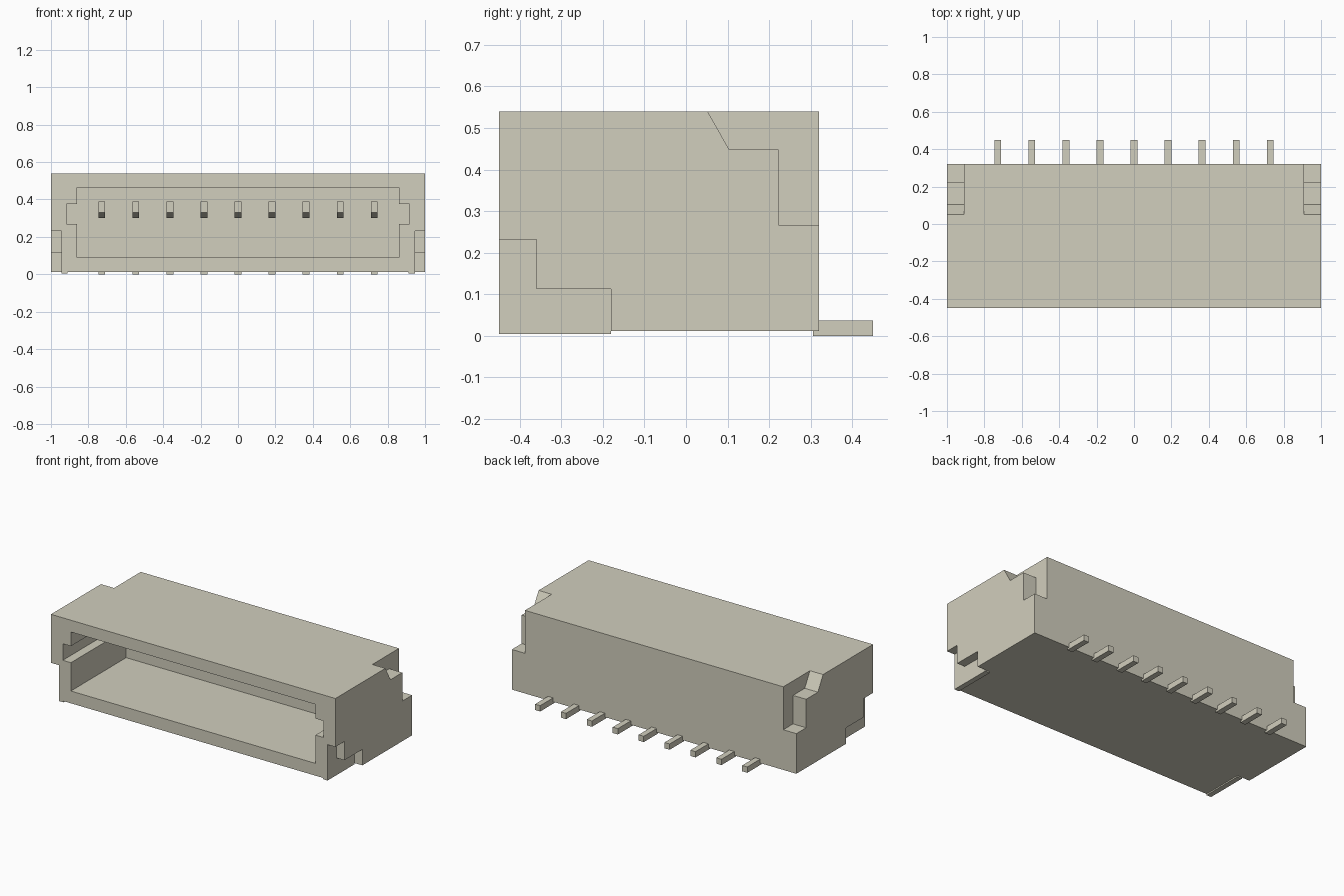
import bpy
import bmesh

default = bpy.data.objects.get("Cube")
if default:
    bpy.data.objects.remove(default, do_unlink=True)

plastic = bpy.data.materials.new("warm_ivory")
plastic.use_nodes = True
COLOUR = (0.64, 0.62, 0.51, 1.0)
plastic.diffuse_color = COLOUR
plastic.node_tree.nodes["Principled BSDF"].inputs["Base Color"].default_value = COLOUR


def prism(name, outline, x0, x1):
    """Extrude a (y, z) outline along x."""
    bm = bmesh.new()
    face = bm.faces.new([bm.verts.new((x0, y, z)) for y, z in outline])
    new = bmesh.ops.extrude_face_region(bm, geom=[face])["geom"]
    moved = [v for v in new if isinstance(v, bmesh.types.BMVert)]
    bmesh.ops.translate(bm, verts=moved, vec=(x1 - x0, 0, 0))
    bmesh.ops.recalc_face_normals(bm, faces=bm.faces)
    mesh = bpy.data.meshes.new(name)
    bm.to_mesh(mesh)
    bm.free()
    mesh.materials.append(plastic)
    obj = bpy.data.objects.new(name, mesh)
    bpy.context.collection.objects.link(obj)
    return obj


def box(name, x0, x1, y0, y1, z0, z1):
    return prism(name, [(y0, z0), (y1, z0), (y1, z1), (y0, z1)], x0, x1)


def cut(target, cutter):
    """Subtract the cutter and discard it."""
    cutter.hide_render = True
    mod = target.modifiers.new("cut", "BOOLEAN")
    mod.operation = "DIFFERENCE"
    mod.solver = "EXACT"
    mod.object = cutter
    bpy.context.view_layer.objects.active = target
    bpy.ops.object.modifier_apply(modifier=mod.name)
    bpy.data.objects.remove(cutter, do_unlink=True)


FRONT, BACK, BASE, TOP = -0.45, 0.32, 0.012, 0.54
CAVITY_BACK = 0.105
OUT = 0.1  # overshoot of cutters past the shell

# Hollow housing, open at the front
housing = box("housing", -1, 1, FRONT, BACK, BASE, TOP)
cut(housing, box("cavity", -0.86, 0.86, FRONT - OUT, CAVITY_BACK, 0.09, 0.465))

# Stepped recess low on each front corner, and stepped notch at each back corner
front_step = [(FRONT - OUT, BASE - OUT), (-0.18, BASE - OUT), (-0.18, 0.113),
              (-0.36, 0.113), (-0.36, 0.232), (FRONT - OUT, 0.232)]
back_step = [(0.052, TOP), (0.104, 0.448), (0.222, 0.448), (0.222, 0.267),
             (BACK + OUT, 0.267), (BACK + OUT, TOP + OUT), (0.0, TOP + OUT)]

for side, label in ((1, "left"), (-1, "right")):
    cut(housing, box("key_slot", side * 0.8, side * 0.917, FRONT - OUT, CAVITY_BACK,
                     0.27, 0.375))
    cut(housing, prism("front_recess", front_step, side * 0.945, side * 1.1))
    cut(housing, prism("back_notch", back_step, side * 0.908, side * 1.1))
    # Thin solder tab under the front corner
    box(label + "_tab", side * 0.912, side * 0.945, FRONT, -0.18, 0.004, BASE + 0.01)

# Row of contacts inside the cavity and solder feet behind
PINS, PITCH, HALF = 9, 0.182, 0.018
contact = [(CAVITY_BACK + 0.02, 0.302), (0.0, 0.302), (-0.1, 0.33),
           (-0.1, 0.39), (CAVITY_BACK + 0.02, 0.39)]
for i in range(PINS):
    x = (i - (PINS - 1) / 2) * PITCH
    prism(f"contact_{i + 1}", contact, x - HALF, x + HALF)
    box(f"solder_foot_{i + 1}", x - HALF, x + HALF, 0.305, 0.45, 0.0, 0.037)
